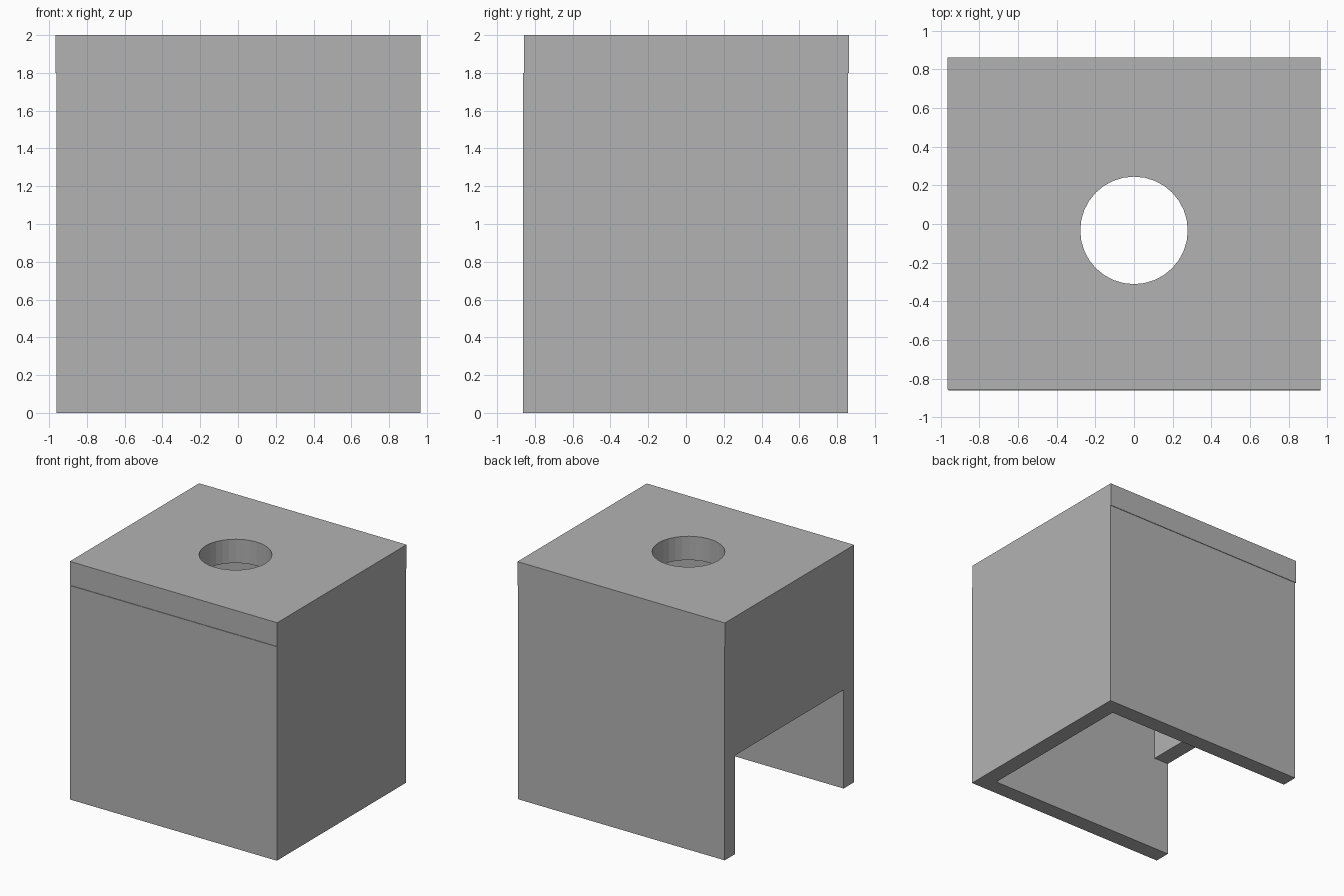
import bpy
from mathutils import Vector

cube = bpy.data.objects.get("Cube")
if cube:
    bpy.data.objects.remove(cube, do_unlink=True)

grey = bpy.data.materials.new("plain_grey")
grey.use_nodes = True
grey.diffuse_color = (0.45, 0.45, 0.45, 1)
grey.node_tree.nodes["Principled BSDF"].inputs["Base Color"].default_value = grey.diffuse_color


def box(name, low, high):
    """Box between two opposite corners."""
    low, high = Vector(low), Vector(high)
    bpy.ops.mesh.primitive_cube_add(size=1, location=(low + high) / 2)
    obj = bpy.context.object
    obj.name = name
    obj.scale = high - low
    bpy.ops.object.transform_apply(location=False, rotation=False, scale=True)
    obj.data.materials.append(grey)
    return obj


def cut(target, cutter):
    """Subtract the cutter and remove it."""
    mod = target.modifiers.new("cut", "BOOLEAN")
    mod.operation = "DIFFERENCE"
    mod.solver = "EXACT"
    mod.object = cutter
    bpy.context.view_layer.objects.active = target
    bpy.ops.object.modifier_apply(modifier=mod.name)
    bpy.data.objects.remove(cutter, do_unlink=True)


WALL = 0.138
X0, X1 = -0.96, 0.965
Y0, Y1 = -0.862, 0.857
RIM = 1.8

# Four walls, open at top and bottom
walls = box("walls", (X0, Y0, 0), (X1, Y1, RIM))
cut(walls, box("hollow", (X0 + WALL, Y0 + WALL, -1), (X1 - WALL, Y1 - WALL, 3)))

# Low doorway through one side wall
cut(walls, box("doorway", (X0 - 1, Y0 + WALL, -1), (X0 + 2 * WALL, Y1 - WALL, 0.83)))

# Thick lid, set slightly off the walls, with a round hole
lid = box("lid", (-0.965, -0.857, RIM), (X1, 0.862, 2))
bpy.ops.mesh.primitive_cylinder_add(vertices=32, radius=0.278, depth=1, location=(0, -0.033, 1.9))
hole = bpy.context.object
hole.data.materials.append(grey)
cut(lid, hole)
